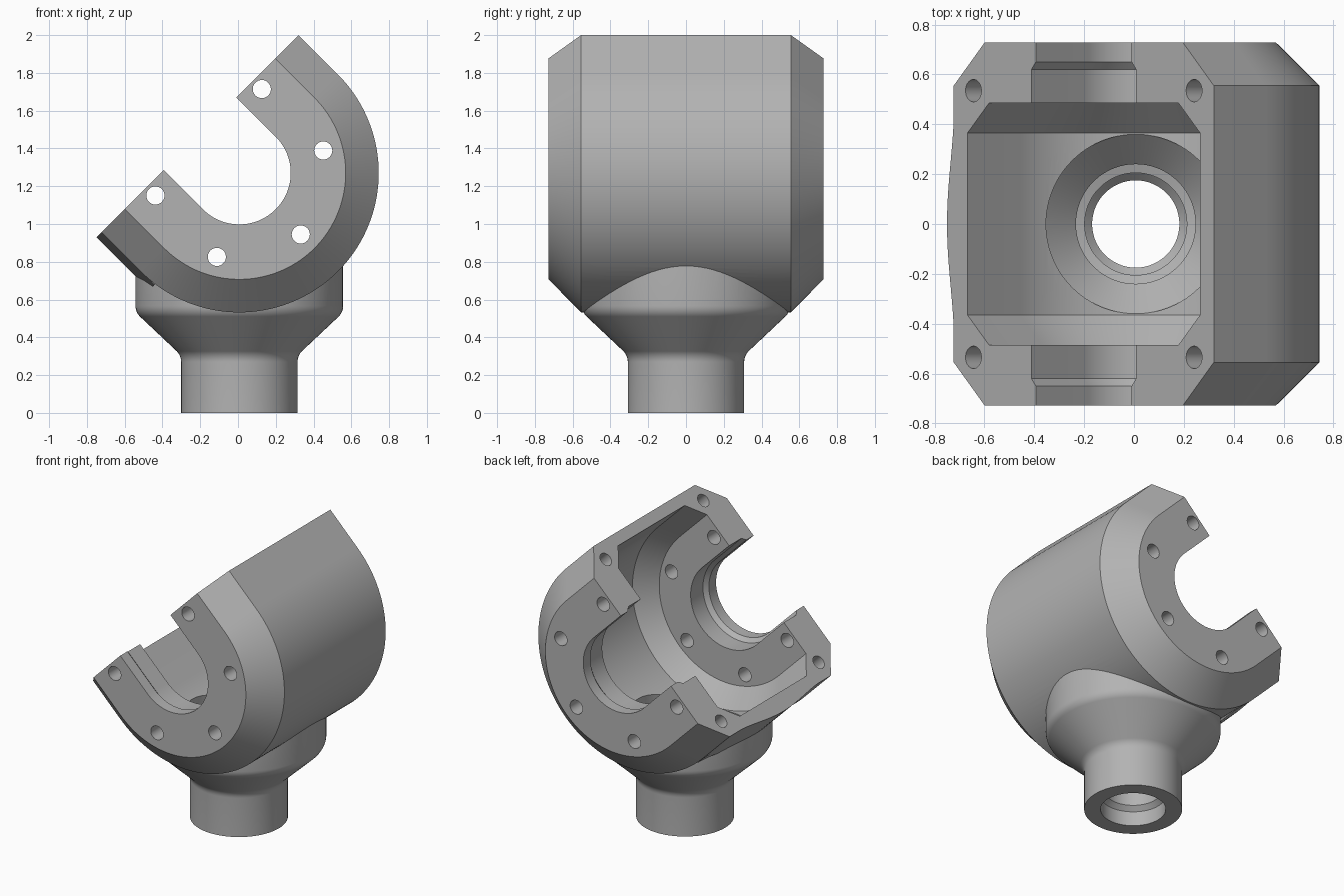
import bpy, bmesh
from math import sin, cos, pi, radians
from mathutils import Matrix, Vector

cube = bpy.data.objects.get("Cube")
if cube:
    bpy.data.objects.remove(cube)

grey = bpy.data.materials.new("cast grey")
grey.use_nodes = True
grey.diffuse_color = (0.45, 0.45, 0.45, 1)
grey.node_tree.nodes["Principled BSDF"].inputs["Base Color"].default_value = (0.45, 0.45, 0.45, 1)

AXIS = Vector((0.007, 0, 1.27))            # centre of the cross bore
TILT = Matrix.Translation(AXIS) @ Matrix.Rotation(-pi / 4, 4, "Y")
UPRIGHT = Matrix.Translation((AXIS.x, 0, 0))
OPEN = 0.295                               # distance from bore axis to the mating face


def loft(name, rings, matrix):
    """Skin a list of equal closed rings and cap both ends."""
    bm = bmesh.new()
    loops = [[bm.verts.new(matrix @ Vector(p)) for p in ring] for ring in rings]
    n = len(loops[0])
    for a, b in zip(loops, loops[1:]):
        for i in range(n):
            j = (i + 1) % n
            bm.faces.new((a[i], a[j], b[j], b[i]))
    bm.faces.new(loops[0])
    bm.faces.new(loops[-1])
    bmesh.ops.recalc_face_normals(bm, faces=bm.faces)
    mesh = bpy.data.meshes.new(name)
    bm.to_mesh(mesh)
    bm.free()
    mesh.materials.append(grey)
    obj = bpy.data.objects.new(name, mesh)
    bpy.context.collection.objects.link(obj)
    return obj


def u_ring(r, y, top, n=72):
    arc = [(r * cos(pi * i / n), y, -r * sin(pi * i / n)) for i in range(n + 1)]
    return [(r, y, top)] + arc + [(-r, y, top)]


def u_solid(name, half, top):
    """Tilted U-shaped solid, mirrored front to back from (y, radius) pairs."""
    stations = [(-y, r) for y, r in reversed(half)] + half
    return loft(name, [u_ring(r, y, top) for y, r in stations], TILT)


def turned(name, profile, matrix, n=96):
    """Solid turned about local z from (radius, z) pairs."""
    return loft(name, [[(r * cos(2 * pi * i / n), r * sin(2 * pi * i / n), z)
                        for i in range(n)] for r, z in profile], matrix)


def boolean(target, tool, operation):
    mod = target.modifiers.new(operation, "BOOLEAN")
    mod.operation = operation
    mod.solver = "EXACT"
    mod.object = tool
    bpy.context.view_layer.objects.active = target
    bpy.ops.object.modifier_apply(modifier=mod.name)
    bpy.data.objects.remove(tool)


def fillet(r, z, size, start, end, steps=6):
    """Arc points around (r, z) for a turned profile."""
    angles = [radians(start + (end - start) * i / steps) for i in range(steps + 1)]
    return [(r + size * cos(a), z + size * sin(a)) for a in angles]


# Chamfered U-shaped housing
housing = u_solid("housing", [(0.555, 0.738), (0.728, 0.563)], 0.4)

# Shallow swelling along the lower lip
swell = [(-0.735 - 0.0205 * (1 + cos(pi * y / 0.5)), y)
         for y in [-0.5 + i / 24 for i in range(25)]]
section = [(-0.7, -0.5)] + swell + [(-0.7, 0.5)]
boolean(housing, loft("lip_swelling", [[(e, y, d) for e, y in section]
                                       for d in (-0.1, 0.4)], TILT), "UNION")

# Spigot, cone and round neck under the housing
neck = [(0.308, 0)] + fillet(0.388, 0.27, 0.08, 180, 135)
neck += fillet(0.47, 0.567, 0.08, -45, 0) + [(0.55, 0.8)]
boolean(housing, turned("neck", neck, UPRIGHT), "UNION")

# Flat mating face
square = [(-2, -2), (2, -2), (2, 2), (-2, 2)]
boolean(housing, loft("face_cutter", [[(x, y, z) for x, y in square]
                                      for z in (OPEN, 1)], TILT), "DIFFERENCE")

# Inner chamber and stepped cross bore
boolean(housing, u_solid("chamber_cutter", [(0.365, 0.66), (0.485, 0.538)], 0.6), "DIFFERENCE")
boolean(housing, u_solid("bore_cutter", [(0.62, 0.297), (0.65, 0.272), (0.8, 0.272)], 0.7),
        "DIFFERENCE")

# Stepped passage down through the neck
passage = [(0.205, -0.1), (0.205, 0.1), (0.175, 0.13), (0.175, 0.24), (0.205, 0.27),
           (0.205, 0.36), (0.24, 0.37), (0.24, 0.49), (0.36, 0.61), (0.36, 0.9)]
boolean(housing, turned("passage_cutter", passage, UPRIGHT), "DIFFERENCE")

# Bolt holes through both end walls
for k in range(-2, 3):
    a = radians(-45 + 60 * k)
    place = Matrix.Translation(AXIS + Vector((0.46 * cos(a), 0, 0.46 * sin(a))))
    place = place @ Matrix.Rotation(pi / 2, 4, "X")
    boolean(housing, turned("bolt_cutter", [(0.048, -1), (0.048, 1)], place, 32), "DIFFERENCE")

# Blind holes in the mating face
for e in (-0.626, 0.626):
    for y in (-0.535, 0.535):
        place = TILT @ Matrix.Translation((e, y, 0))
        boolean(housing, turned("stud_cutter", [(0.045, 0.08), (0.045, 0.5)], place, 32),
                "DIFFERENCE")

bpy.ops.object.select_all(action="DESELECT")
housing.select_set(True)
bpy.context.view_layer.objects.active = housing
bpy.ops.object.shade_smooth_by_angle(angle=radians(25))
